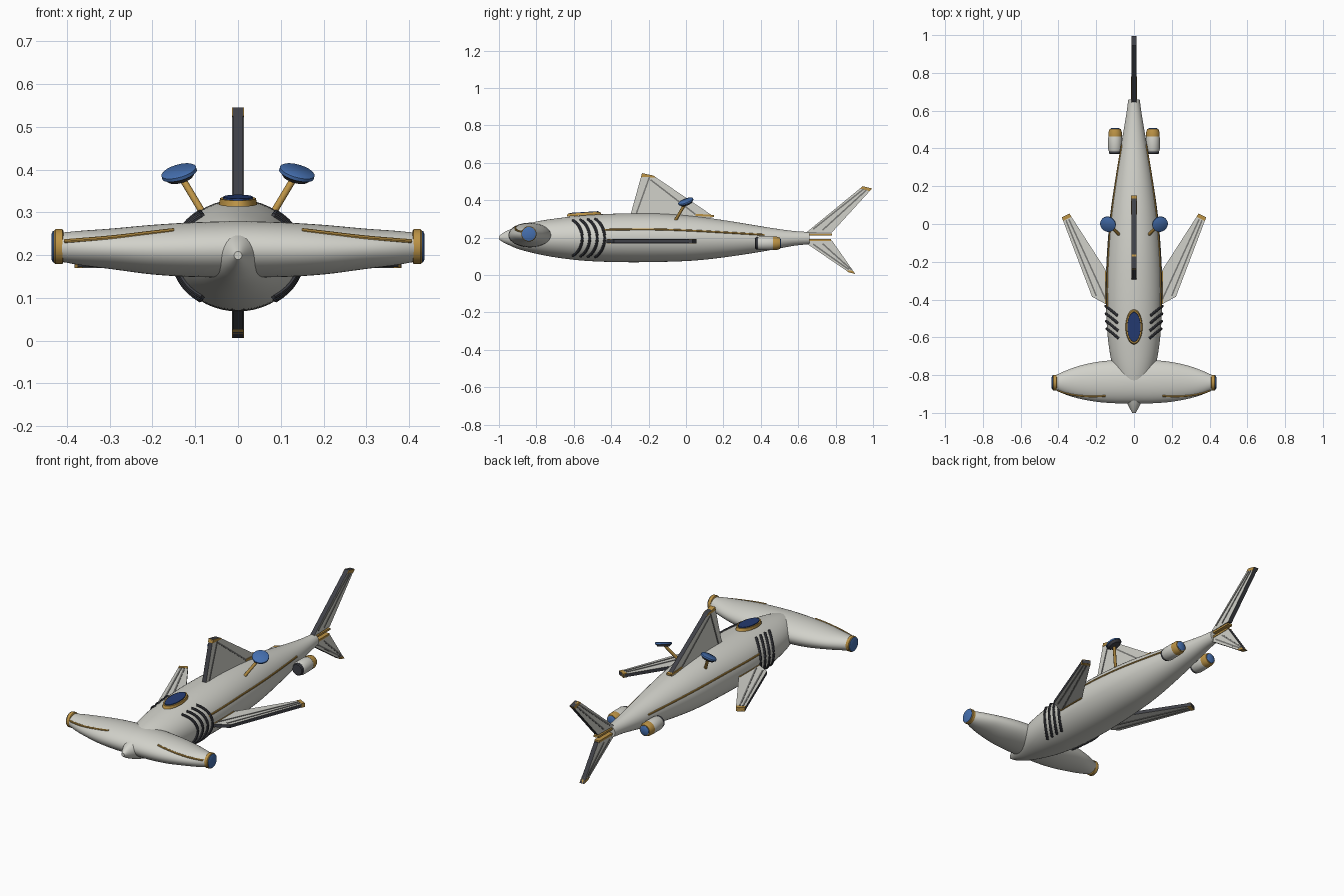
import bpy, bmesh, math
from mathutils import Vector, Matrix

if "Cube" in bpy.data.objects:
    bpy.data.objects.remove(bpy.data.objects["Cube"])


def material(name, rgb):
    m = bpy.data.materials.new(name)
    m.diffuse_color = (*rgb, 1)
    m.use_nodes = True
    m.node_tree.nodes["Principled BSDF"].inputs["Base Color"].default_value = m.diffuse_color
    return m


HULL = material("pale hull", (0.64, 0.64, 0.59))
GOLD = material("gold trim", (0.50, 0.29, 0.06))
BLUE = material("lens blue", (0.06, 0.16, 0.43))
NAVY = material("canopy navy", (0.018, 0.045, 0.17))
DARK = material("dark metal", (0.05, 0.052, 0.062))
GREY = material("rib grey", (0.20, 0.20, 0.19))


def finish(name, bm, mats, smooth=True):
    bmesh.ops.recalc_face_normals(bm, faces=bm.faces)
    me = bpy.data.meshes.new(name)
    bm.to_mesh(me)
    bm.free()
    ob = bpy.data.objects.new(name, me)
    bpy.context.collection.objects.link(ob)
    for m in mats:
        me.materials.append(m)
    if smooth:
        bpy.ops.object.select_all(action='DESELECT')
        ob.select_set(True)
        bpy.context.view_layer.objects.active = ob
        bpy.ops.object.shade_smooth_by_angle(angle=math.radians(40))
    return ob


def sample(table, t):
    """Smooth interpolation of table rows keyed on their first column."""
    n = len(table)
    i = max(k for k in range(n - 1) if table[k][0] <= t or k == 0)
    a, b = table[i], table[i + 1]
    p, q = table[max(i - 1, 0)], table[min(i + 2, n - 1)]
    h = b[0] - a[0]
    u = (t - a[0]) / h
    out = []
    for c in range(1, len(a)):
        ma = (b[c] - p[c]) / (b[0] - p[0]) * h
        mb = (q[c] - a[c]) / (q[0] - a[0]) * h
        out.append((2*u**3 - 3*u*u + 1) * a[c] + (u**3 - 2*u*u + u) * ma
                   + (3*u*u - 2*u**3) * b[c] + (u**3 - u*u) * mb)
    return out


def loft(name, rings, mats):
    bm = bmesh.new()
    vs = [[bm.verts.new(p) for p in r] for r in rings]
    n = len(vs[0])
    for a, b in zip(vs, vs[1:]):
        for i in range(n):
            bm.faces.new((a[i], a[(i + 1) % n], b[(i + 1) % n], b[i]))
    bm.faces.new(vs[0])
    bm.faces.new(vs[-1])
    return finish(name, bm, mats)


def lathe(name, start, axis, profile, mats, n=32):
    """Round part: profile is (distance, radius) along the axis."""
    rot = Vector(axis).to_track_quat('Z', 'Y')
    rings = [[Vector(start) + rot @ Vector((r * math.cos(k * math.tau / n),
              r * math.sin(k * math.tau / n), d)) for k in range(n)] for d, r in profile]
    return loft(name, rings, mats)


def tube(name, pts, r, mat, n=8):
    pts = [Vector(p) for p in pts]
    rings = []
    for i, p in enumerate(pts):
        q = (pts[min(i + 1, len(pts) - 1)] - pts[max(i - 1, 0)]).to_track_quat('Z', 'Y')
        rings.append([p + q @ Vector((r * math.cos(k * math.tau / n),
                      r * math.sin(k * math.tau / n), 0)) for k in range(n)])
    return loft(name, rings, [mat])


def plate(name, pts, place, thick, mat, edge=None):
    """Flat polygon extruded both ways; place(a, b, h) maps to 3D."""
    bm = bmesh.new()
    lo, hi = ([bm.verts.new(place(a, b, s * thick / 2)) for a, b in pts] for s in (-1, 1))
    bm.faces.new(lo)
    bm.faces.new(hi)
    for i in range(len(pts)):
        j = (i + 1) % len(pts)
        bm.faces.new((lo[i], lo[j], hi[j], hi[i])).material_index = 1 if edge else 0
    return finish(name, bm, [mat, edge] if edge else [mat], False)


def strip(name, p, q, w, place, thick, mat):
    d = (Vector(q) - Vector(p)).normalized() * w / 2
    n = Vector((-d.y, d.x))
    p, q = Vector(p), Vector(q)
    return plate(name, [p + n, q + n, q - n, p - n], place, thick, mat)


def fin(name, pts, tip, place, thick, ribs, golds):
    """Fin with dark edges, gold tip between two outline corners, ribs and gold strips."""
    plate(name, pts, place, thick, HULL, DARK)
    a, b = Vector(pts[tip]), Vector(pts[tip + 1])
    ra, rb = Vector(pts[tip - 1]), Vector(pts[(tip + 2) % len(pts)])
    c = 0.02
    plate(name + "_tip", [a + (ra - a).normalized() * c, a, b, b + (rb - b).normalized() * c],
          place, thick + 0.004, GOLD)
    for p, q in ribs:
        strip(name + "_rib", p, q, 0.008, place, thick + 0.005, GREY)
    for p, q in golds:
        strip(name + "_trim", p, q, 0.011, place, thick + 0.006, GOLD)


# body: y, top z, bottom z, half width
BODY = [(-1.0, .209, .190, .009), (-.985, .222, .178, .018), (-.95, .240, .162, .036),
        (-.9, .260, .140, .060), (-.8, .286, .114, .098), (-.7, .302, .095, .125),
        (-.55, .319, .077, .143), (-.35, .329, .069, .150), (-.15, .329, .070, .143),
        (.05, .314, .078, .126), (.25, .286, .101, .097), (.45, .253, .133, .063),
        (.58, .235, .157, .041), (.66, .230, .165, .030)]


def body_point(y, ang, lift=0):
    top, bot, w = sample(BODY, y)
    return Vector(((w + lift) * math.cos(ang), y,
                   (top + bot) / 2 + ((top - bot) / 2 + lift) * math.sin(ang)))


loft("body", [[body_point(-1 + 1.66 * i / 60, k * math.tau / 48) for k in range(48)]
              for i in range(61)], [HULL])

# hammer head: x, y centre, y radius, z centre, z radius
HEAD = [(0, -.835, .115, .214, .066), (.1, -.835, .114, .213, .064), (.2, -.836, .105, .213, .058),
        (.3, -.838, .084, .215, .047), (.37, -.84, .060, .217, .040), (.42, -.84, .037, .219, .033)]


def head_point(x, ang, lift=0):
    yc, ry, zc, rz = sample(HEAD, abs(x))
    return Vector((x, yc - (ry + lift) * math.cos(ang), zc + (rz + lift) * math.sin(ang)))


loft("hammer_head", [[head_point(.42 * i / 24, k * math.tau / 40) for k in range(40)]
                     for i in range(-24, 25)], [HULL])

# canopy on the back, following the slope of the hull
for nm, sx, sy, dz, mat in (("canopy_rim", .045, .093, .004, GOLD), ("canopy_glass", .037, .083, .008, NAVY)):
    bm = bmesh.new()
    bmesh.ops.create_cone(bm, cap_ends=True, segments=40, radius1=1, radius2=.93, depth=1,
                          matrix=Matrix.Translation((0, -.545, .322 + dz))
                          @ Matrix.Rotation(.06, 4, 'X') @ Matrix.Diagonal((sx, sy, .014, 1)))
    finish(nm, bm, [mat])

# upright fins
upright = lambda a, b, h: Vector((h, a, b))
fin("dorsal_fin", [(-.30, .31), (-.235, .545), (-.175, .532), (.15, .312), (.1, .295)], 1, upright, .024,
    [((-.265, .33), (-.195, .525)), ((-.19, .51), (.05, .325))], [((.05, .322), (.15, .316))])
fin("upper_tail_fin", [(.64, .225), (.945, .475), (.995, .463), (.78, .228)], 1, upright, .024,
    [((.68, .245), (.95, .46)), ((.73, .24), (.965, .455))], [((.64, .216), (.78, .216))])
fin("lower_tail_fin", [(.64, .172), (.87, .015), (.905, .006), (.78, .185), (.65, .188)], 1, upright, .024,
    [((.68, .165), (.87, .03)), ((.73, .168), (.885, .028))], [((.65, .188), (.775, .188))])

for s, side in ((1, "right"), (-1, "left")):
    # pectoral fins
    flat = lambda a, b, h: Vector((s * a, b, .181 + h))
    fin(side + "_pectoral_fin", [(.12, -.44), (.222, -.385), (.382, .035), (.342, .055), (.12, -.29)], 2,
        flat, .018, [((.15, -.40), (.345, .025)), ((.20, -.38), (.36, .02))], [((.147, -.42), (.147, -.25))])

    # eyes at the hammer ends
    lathe(side + "_eye_ring", (s * .408, -.84, .22), (s, 0, 0),
          [(0, .036), (.003, .041), (.019, .041), (.022, .038)], [GOLD])
    lathe(side + "_eye_lens", (s * .425, -.84, .22), (s, 0, 0), [(0, .037), (.008, .037), (.011, .030)], [BLUE])

    # gold lines on head and flank
    tube(side + "_head_trim", [head_point(s * (.15 + .255 * i / 12), math.radians(48 - 24 * i / 12))
                               for i in range(13)], .005, GOLD)
    flank = [body_point(-.45 + .87 * i / 24, math.radians(20)) for i in range(25)]
    tube(side + "_flank_trim", [(s * p.x, p.y, p.z) for p in flank], .005, GOLD)

    # gill arcs
    for g in range(4):
        arc = []
        for i in range(17):
            a = math.radians(-54 + 108 * i / 16)
            y = -.605 + .04 * g + .05 * (1 - (i / 8 - 1) ** 2)
            p = body_point(y, a, .001)
            arc.append((s * p.x, p.y, p.z))
        tube(side + "_gill", arc, .0075, DARK)

    # dish antennas
    tube(side + "_dish_post", [(s * .08, -.055, .295), (s * .132, -.004, .382)], .008, GOLD, 12)
    ax = Vector((s * .28, -.38, 1)).normalized()
    c = Vector((s * .137, 0, .390))
    lathe(side + "_dish_back", c - ax * .012, ax, [(0, .030), (.012, .041)], [DARK])
    lathe(side + "_dish", c - ax * .001, ax, [(0, .042), (.008, .042), (.011, .038)], [BLUE])

    # engine pods
    at = lambda y: (s * .1, y, .17)
    lathe(side + "_engine_intake", at(.37), (0, 1, 0), [(0, .028), (.004, .032), (.02, .033)], [DARK])
    lathe(side + "_engine_pod", at(.385), (0, 1, 0), [(0, .033), (.01, .037), (.07, .037), (.08, .035)], [HULL])
    lathe(side + "_engine_band", at(.464), (0, 1, 0), [(0, .036), (.02, .036), (.038, .030)], [GOLD])
    lathe(side + "_engine_glow", at(.498), (0, 1, 0), [(0, .026), (.006, .026), (.011, .018)], [BLUE])
